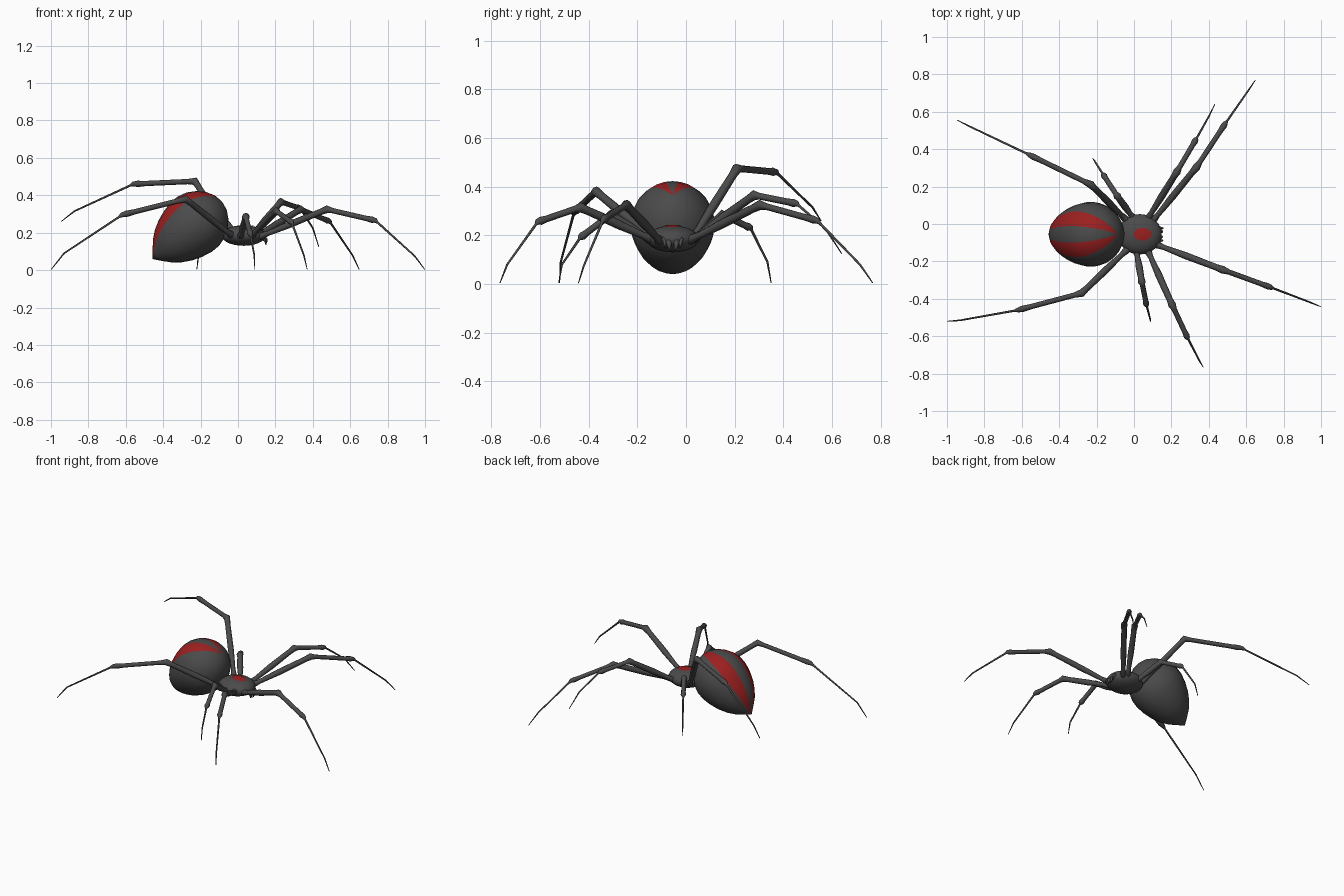
import bpy, bmesh, math
from mathutils import Vector, Matrix

if "Cube" in bpy.data.objects:
    bpy.data.objects.remove(bpy.data.objects["Cube"])

def material(name, rgb):
    m = bpy.data.materials.new(name)
    m.diffuse_color = (*rgb, 1)
    m.use_nodes = True
    m.node_tree.nodes["Principled BSDF"].inputs["Base Color"].default_value = m.diffuse_color
    return m

GREY = material("charcoal", (0.07, 0.07, 0.07))
RED = material("dark red", (0.33, 0.014, 0.014))

def finish(name, bm, *mats):
    bmesh.ops.recalc_face_normals(bm, faces=bm.faces)
    for f in bm.faces:
        f.smooth = True
    me = bpy.data.meshes.new(name)
    bm.to_mesh(me)
    bm.free()
    for m in mats:
        me.materials.append(m)
    ob = bpy.data.objects.new(name, me)
    bpy.context.collection.objects.link(ob)
    return ob

def bridge(bm, a, b):
    n = len(a)
    for i in range(n):
        bm.faces.new((a[i], a[(i + 1) % n], b[(i + 1) % n], b[i]))

def tube(name, path, sides=8):
    """Tapered round tube through (point, radius) pairs."""
    pts = [Vector(p) for p, r in path]
    bm = bmesh.new()
    rings, side, last = [], None, None
    for i, p in enumerate(pts):
        t = Vector()
        if i > 0:
            t += (p - pts[i - 1]).normalized()
        if i < len(pts) - 1:
            t += (pts[i + 1] - p).normalized()
        t.normalize()
        side = t.orthogonal().normalized() if last is None else last.rotation_difference(t) @ side
        last = t
        up = t.cross(side)
        r = path[i][1]
        rings.append([bm.verts.new(p + r * (math.cos(a) * side + math.sin(a) * up))
                      for a in (2 * math.pi * k / sides for k in range(sides))])
    for a, b in zip(rings, rings[1:]):
        bridge(bm, a, b)
    bm.faces.new(rings[0])
    bm.faces.new(rings[-1])
    return finish(name, bm, GREY)

# Abdomen: a tilted teardrop with two red stripes running end to end
CY = -0.055
AX = Vector((0.77, 0, 0.64)).normalized()
UP = Vector((-AX.z, 0, AX.x))
SIDE = Vector((0, 1, 0))
centre = Vector((-0.25, CY, 0.23))
profile = [(-0.235, 0.04), (-0.2, 0.08), (-0.16, 0.112), (-0.11, 0.14), (-0.055, 0.16),
           (0.0, 0.172), (0.05, 0.172), (0.1, 0.158), (0.145, 0.13), (0.18, 0.095), (0.205, 0.05)]
SEG = 24
bm = bmesh.new()
rings = [[bm.verts.new(centre + AX * s + r * (math.cos(a) * UP + math.sin(a) * SIDE))
          for a in (2 * math.pi * k / SEG for k in range(SEG))] for s, r in profile]
for a, b in zip(rings, rings[1:]):
    bridge(bm, a, b)
for ring, s in ((rings[0], -0.268), (rings[-1], 0.214)):
    tip = bm.verts.new(centre + AX * s)
    for k in range(SEG):
        bm.faces.new((ring[k], ring[(k + 1) % SEG], tip))
for f in bm.faces:
    d = f.calc_center_median() - centre
    angle = math.degrees(abs(math.atan2(d.y, d.dot(UP))))
    f.material_index = 1 if 15 < angle < 45 else 0
finish("abdomen", bm, GREY, RED)

# Head and chest: flattened ball
HC, HR = Vector((0.03, CY, 0.185)), Vector((0.118, 0.108, 0.055))
bm = bmesh.new()
bmesh.ops.create_uvsphere(bm, u_segments=24, v_segments=14, radius=1,
                          matrix=Matrix.Translation(HC) @ Matrix.Diagonal((*HR, 1)))
finish("head_chest", bm, GREY)

# Red oval laid over the back of the chest
bm = bmesh.new()
def on_back(x, y):
    h = 1 - ((x - HC.x) / HR.x) ** 2 - ((y - HC.y) / HR.y) ** 2
    return bm.verts.new((x, y, HC.z + HR.z * math.sqrt(max(h, 0)) + 0.003))
rings = [[on_back(0.047 + q * 0.048 * math.cos(a), CY + q * 0.034 * math.sin(a))
          for a in (2 * math.pi * k / 20 for k in range(20))] for q in (0.25, 0.5, 0.75, 1)]
for a, b in zip(rings, rings[1:]):
    bridge(bm, a, b)
bm.faces.new(rings[0])
finish("back_spot", bm, RED)

# Waist joining chest and abdomen
tube("waist", [((-0.05, CY, 0.185), 0.03), ((-0.13, CY, 0.21), 0.03)])

# Jaws, fangs and feelers at the front of the head
for s, label in ((1, "left"), (-1, "right")):
    tube("jaw_" + label, [((0.11, CY + s * 0.014, 0.185), 0.013), ((0.137, CY + s * 0.016, 0.172), 0.014),
                          ((0.148, CY + s * 0.014, 0.155), 0.008), ((0.15, CY + s * 0.008, 0.135), 0.002)], 6)
    tube("feeler_" + label, [((0.1, CY + s * 0.035, 0.18), 0.008), ((0.135, CY + s * 0.036, 0.185), 0.009),
                             ((0.152, CY + s * 0.032, 0.165), 0.006), ((0.154, CY + s * 0.03, 0.145), 0.002)], 6)

# Legs: hip, knee, shin end, foot bend, toe
legs = {
    "rear_left_leg": [(-0.05, 0.03, 0.19), (-0.23, 0.21, 0.475), (-0.56, 0.37, 0.46), (-0.875, 0.52, 0.315), (-0.945, 0.555, 0.26)],
    "rear_right_leg": [(-0.04, -0.14, 0.19), (-0.28, -0.37, 0.38), (-0.62, -0.46, 0.295), (-0.93, -0.515, 0.09), (-0.998, -0.52, 0.004)],
    "mid_rear_left_leg": [(-0.01, 0.04, 0.185), (-0.09, 0.15, 0.285), (-0.165, 0.265, 0.23), (-0.21, 0.335, 0.09), (-0.22, 0.35, 0.004)],
    "mid_rear_right_leg": [(0.015, -0.155, 0.185), (0.042, -0.31, 0.285), (0.067, -0.435, 0.19), (0.087, -0.51, 0.08), (0.09, -0.523, 0.004)],
    "mid_front_left_leg": [(0.075, 0.03, 0.185), (0.23, 0.28, 0.365), (0.333, 0.455, 0.33), (0.4, 0.575, 0.225), (0.432, 0.64, 0.125)],
    "mid_front_right_leg": [(0.075, -0.145, 0.185), (0.205, -0.435, 0.315), (0.287, -0.61, 0.255), (0.352, -0.735, 0.08), (0.37, -0.765, 0.004)],
    "front_left_leg": [(0.1, 0.015, 0.18), (0.335, 0.305, 0.325), (0.49, 0.54, 0.26), (0.612, 0.715, 0.08), (0.648, 0.768, 0.004)],
    "front_right_leg": [(0.12, -0.11, 0.18), (0.475, -0.245, 0.325), (0.735, -0.34, 0.265), (0.945, -0.42, 0.075), (0.998, -0.442, 0.004)],
}
for name, joints in legs.items():
    hip, knee, shin, bend, toe = map(Vector, joints)
    root = hip.lerp(HC, 0.45)
    tube(name, [(root, 0.016), (hip, 0.02), (hip.lerp(knee, 0.12), 0.014), (hip.lerp(knee, 0.45), 0.019),
                (hip.lerp(knee, 0.9), 0.017), (knee, 0.021), (knee.lerp(shin, 0.12), 0.014),
                (knee.lerp(shin, 0.8), 0.014), (knee.lerp(shin, 0.93), 0.017), (shin, 0.013),
                (shin.lerp(bend, 0.06), 0.006), (bend, 0.0045), (toe, 0.002)])
